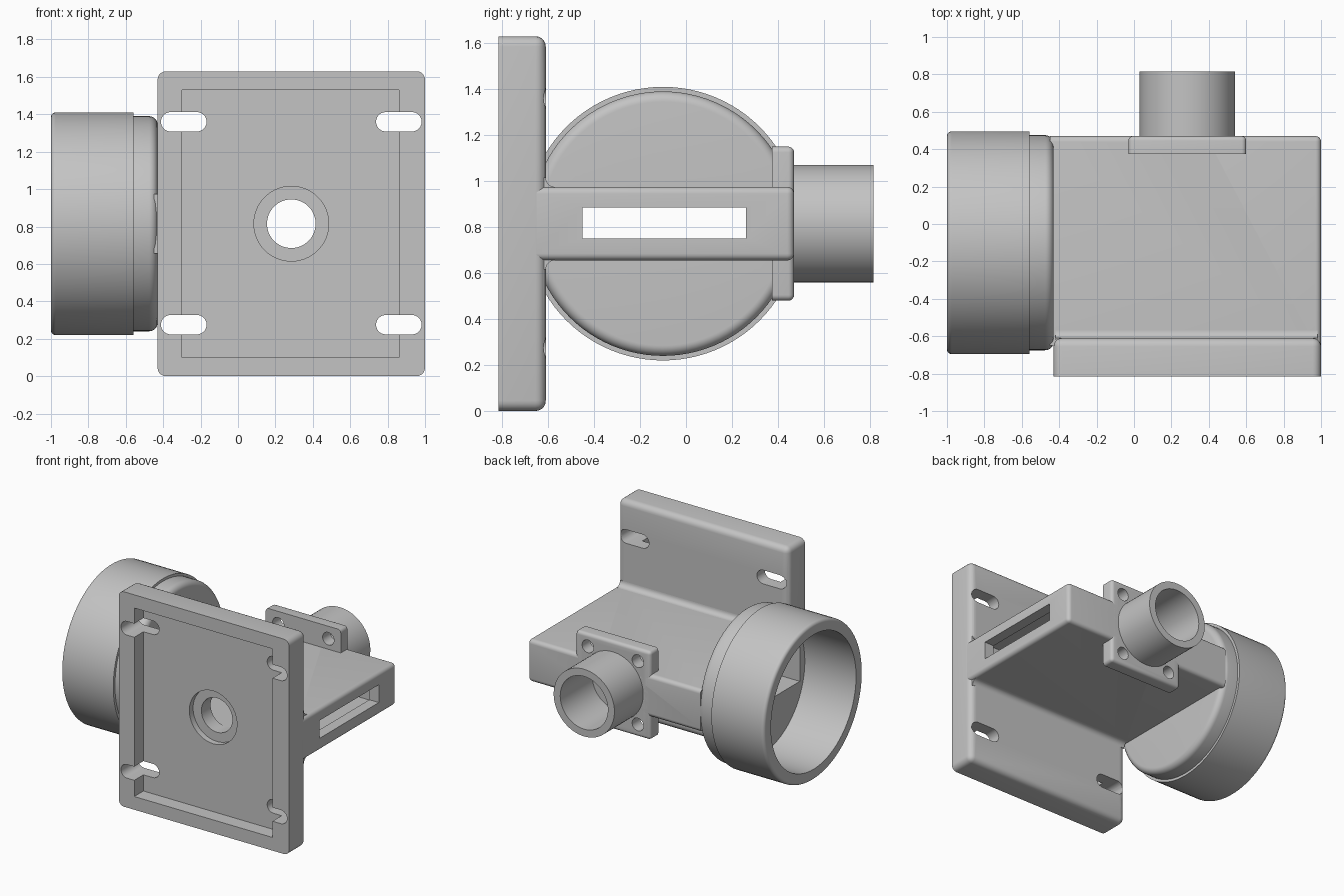
import bpy, bmesh, math
from mathutils import Matrix, Vector

if "Cube" in bpy.data.objects:
    bpy.data.objects.remove(bpy.data.objects["Cube"], do_unlink=True)

grey = bpy.data.materials.new("plain_grey")
grey.use_nodes = True
colour = (0.55, 0.55, 0.55, 1)
grey.diffuse_color = colour
grey.node_tree.nodes["Principled BSDF"].inputs["Base Color"].default_value = colour

CX, CZ = 0.285, 0.815      # duct and pipe axis
DRUM_Y = -0.1


def make(name, bm):
    bmesh.ops.recalc_face_normals(bm, faces=bm.faces)
    mesh = bpy.data.meshes.new(name)
    bm.to_mesh(mesh)
    bm.free()
    obj = bpy.data.objects.new(name, mesh)
    bpy.context.collection.objects.link(obj)
    mesh.materials.append(grey)
    return obj


def box(name, x, y, z, bevel=0, keep=None):
    """Box from ranges; edges are rounded unless keep(midpoint) is true."""
    bm = bmesh.new()
    bmesh.ops.create_cube(bm, size=1)
    for v in bm.verts:
        v.co = Vector([r[0] if c < 0 else r[1] for c, r in zip(v.co, (x, y, z))])
    if bevel:
        edges = [e for e in bm.edges
                 if not keep((e.verts[0].co + e.verts[1].co) / 2)]
        bmesh.ops.bevel(bm, geom=edges, offset=bevel, segments=5,
                        profile=0.5, affect='EDGES', clamp_overlap=True)
    return make(name, bm)


def rod(name, x, z, r, y0, y1, segments=64):
    """Cylinder running along y."""
    bm = bmesh.new()
    bmesh.ops.create_cone(bm, cap_ends=True, segments=segments,
                          radius1=r, radius2=r, depth=y1 - y0)
    bm.transform(Matrix.Translation((x, (y0 + y1) / 2, z))
                 @ Matrix.Rotation(math.pi / 2, 4, 'X'))
    return make(name, bm)


def extrude(name, points, direction):
    """Flat polygon pushed along a direction."""
    bm = bmesh.new()
    face = bm.faces.new([bm.verts.new(p) for p in points])
    new = bmesh.ops.extrude_face_region(bm, geom=[face])["geom"]
    bmesh.ops.translate(bm, vec=direction,
                        verts=[g for g in new if isinstance(g, bmesh.types.BMVert)])
    return make(name, bm)


def lathe_x(name, profile, y, z, steps=96):
    """Closed profile of (x, radius) points spun about the x direction."""
    bm = bmesh.new()
    verts = [bm.verts.new((px, 0, pr)) for px, pr in profile]
    edges = [bm.edges.new(pair) for pair in zip(verts, verts[1:])]
    bmesh.ops.spin(bm, geom=verts + edges, cent=(0, 0, 0), axis=(1, 0, 0),
                   angle=math.tau, steps=steps, use_duplicate=False)
    bmesh.ops.remove_doubles(bm, verts=bm.verts, dist=0.0001)
    bmesh.ops.translate(bm, vec=(0, y, z), verts=bm.verts)
    return make(name, bm)


def arc(cx, cy, r, start, end, n=8):
    angles = [math.radians(start + (end - start) * i / n) for i in range(n + 1)]
    return [(cx + r * math.cos(a), cy + r * math.sin(a)) for a in angles]


def cut(obj, cutters):
    for c in cutters:
        m = obj.modifiers.new("cut", 'BOOLEAN')
        m.operation, m.solver, m.object = 'DIFFERENCE', 'EXACT', c
    deps = bpy.context.evaluated_depsgraph_get()
    deps.update()
    mesh = bpy.data.meshes.new_from_object(obj.evaluated_get(deps))
    obj.modifiers.clear()
    obj.data = mesh


# Main parts
plate = box("mounting_plate", (-0.43, 1), (-0.815, -0.61), (0, 1.63), 0.045,
            lambda m: m.y < -0.8)
duct = box("duct_box", (-0.45, 1), (-0.65, 0.47), (0.655, 0.975), 0.03,
           lambda m: m.y < -0.64 or m.x < -0.44)
flange = box("pipe_flange", (-0.03, 0.6), (0.375, 0.47), (0.48, 1.15), 0.025,
             lambda m: m.y < 0.38)
pipe = rod("outlet_pipe", CX, CZ, 0.255, 0.44, 0.815)
drum = lathe_x("round_socket",
               [(-0.57, 0), (-0.57, 0.51), (-1, 0.51)]
               + arc(-0.975, 0.57, 0.025, 180, 90)
               + [(-0.56, 0.595), (-0.56, 0.575)]
               + arc(-0.475, 0.53, 0.045, 90, 0)
               + [(-0.43, 0)], DRUM_Y, CZ)

# Concave fillets where the duct meets the plate
fillets = []
for side, label in ((1, "upper"), (-1, "lower")):
    curve = [(-0.62, 0.15), (-0.62, 0.2)] + arc(-0.57, 0.2, 0.04, 180, 270) + [(-0.57, 0.15)]
    fillets.append(extrude(label + "_fillet",
                           [(-0.42, y, CZ + side * z) for y, z in curve], (1.4, 0, 0)))

# Cutters
recess = box("recess_cutter", (-0.3, 0.86), (-0.9, -0.705), (0.1, 1.53))
cavity = box("cavity_cutter", (-0.7, 0.92), (-0.55, 0.37), (0.685, 0.945))
window = box("window_cutter", (0.8, 1.1), (-0.45, 0.26), (0.75, 0.885))
bore = rod("bore_cutter", CX, CZ, 0.13, -0.9, 0.9)
counterbore = rod("counterbore_cutter", CX, CZ, 0.2, -0.8, -0.66)
pipe_bore = rod("pipe_bore_cutter", CX, CZ, 0.2, 0.43, 0.9)
slots = []
for x in (-0.29, 0.86):
    for z in (0.275, 1.36):
        outline = (arc(x + 0.07, z, 0.052, -90, 90, 12)
                   + arc(x - 0.07, z, 0.052, 90, 270, 12))
        slots.append(extrude("slot_cutter", [(a, -0.9, b) for a, b in outline], (0, 0.4, 0)))
screws = [rod("screw_cutter", CX + sx * 0.21, CZ + sz * 0.24, 0.048, 0.3, 0.55, 32)
          for sx in (-1, 1) for sz in (-1, 1)]

cut(plate, [recess, counterbore, bore] + slots)
cut(duct, [cavity, window, bore, pipe_bore])
cut(drum, [cavity])
cut(flange, [bore, pipe_bore] + screws)
cut(pipe, [pipe_bore])

for c in [recess, cavity, window, bore, counterbore, pipe_bore] + slots + screws:
    bpy.data.objects.remove(c, do_unlink=True)

# Smooth shading with sharp edges kept
bpy.ops.object.select_all(action='DESELECT')
for obj in [plate, duct, flange, pipe, drum] + fillets:
    obj.select_set(True)
bpy.context.view_layer.objects.active = plate
bpy.ops.object.shade_smooth_by_angle(angle=math.radians(35))
